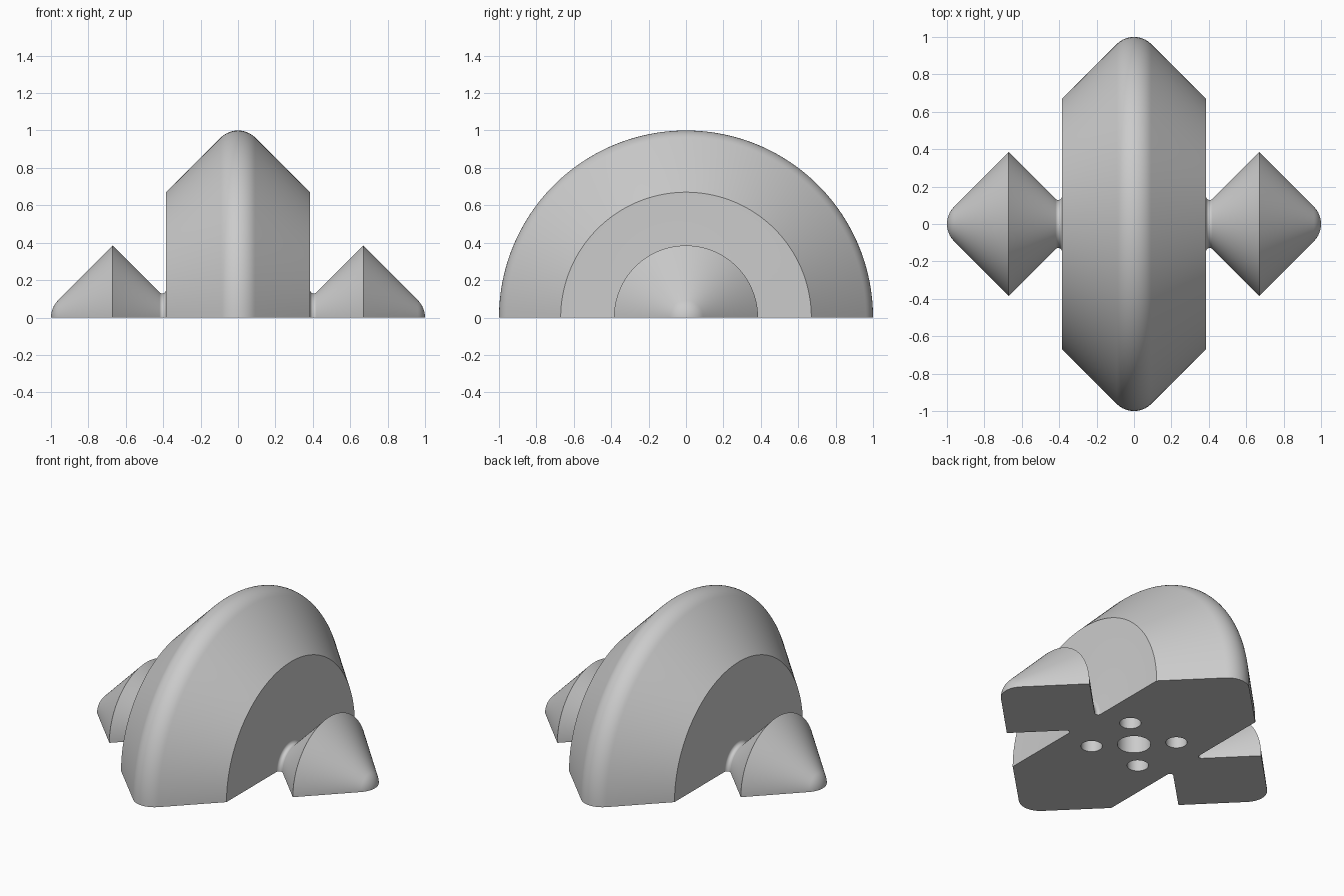
import bpy, bmesh, math
from mathutils import Vector, Matrix

if "Cube" in bpy.data.objects:
    bpy.data.objects.remove(bpy.data.objects["Cube"], do_unlink=True)

grey = bpy.data.materials.new("plain_grey")
grey.use_nodes = True
grey.diffuse_color = (0.6, 0.6, 0.6, 1)
grey.node_tree.nodes["Principled BSDF"].inputs["Base Color"].default_value = (0.6, 0.6, 0.6, 1)


def arc(cx, cr, radius, start, end, steps):
    """Points (x, r) along a circular arc, angles in degrees."""
    angles = [math.radians(start + (end - start) * i / steps) for i in range(steps + 1)]
    return [(cx + radius * math.cos(a), cr + radius * math.sin(a)) for a in angles]


def make_object(name, bm):
    mesh = bpy.data.meshes.new(name)
    bm.to_mesh(mesh)
    bm.free()
    obj = bpy.data.objects.new(name, mesh)
    bpy.context.collection.objects.link(obj)
    mesh.materials.append(grey)
    return obj


# Profile of one side: rounded rim, flat wall, neck fillet, cone, rounded tip
WALL, NOSE, FILLET = 0.385, 0.13, 0.02
neck_r = WALL - 0.285 + FILLET * (1 + math.sqrt(2))
half = arc(0, 1 - NOSE, NOSE, 90, 45, 8)
half += [(WALL, 0.67)]
half += arc(WALL + FILLET, neck_r, FILLET, 180, 315, 10)
half += [(0.67, 0.385)]
half += arc(1 - NOSE, 0, NOSE, 45, 0, 8)
profile = [(-x, r) for x, r in reversed(half[1:])] + half

# Revolve half a turn about the x axis and close the flat underside
bm = bmesh.new()
verts = [bm.verts.new((x, r, 0)) for x, r in profile]
edges = [bm.edges.new(pair) for pair in zip(verts, verts[1:])]
bmesh.ops.spin(bm, geom=verts + edges, cent=(0, 0, 0), axis=(1, 0, 0),
               angle=math.pi, steps=96)
bmesh.ops.remove_doubles(bm, verts=bm.verts[:], dist=1e-5)
bmesh.ops.holes_fill(bm, edges=[e for e in bm.edges if e.is_boundary], sides=0)
bmesh.ops.recalc_face_normals(bm, faces=bm.faces[:])
body = make_object("half_spinner_body", bm)

# Blind holes in the underside: a centre bore and four peg holes
bm = bmesh.new()
holes = [(0, 0, 0.1, 0.2)]
holes += [(sx * 0.18, sy * 0.18, 0.064, 0.15) for sx in (-1, 1) for sy in (-1, 1)]
for x, y, radius, depth in holes:
    bmesh.ops.create_cone(bm, cap_ends=True, segments=48, radius1=radius, radius2=radius,
                          depth=2 * depth, matrix=Matrix.Translation(Vector((x, y, 0))))
cutter = make_object("hole_cutter", bm)
cutter.hide_render = True

cut = body.modifiers.new("holes", 'BOOLEAN')
cut.operation = 'DIFFERENCE'
cut.solver = 'EXACT'
cut.object = cutter

bpy.ops.object.select_all(action='DESELECT')
body.select_set(True)
bpy.context.view_layer.objects.active = body
bpy.ops.object.modifier_apply(modifier=cut.name)
bpy.data.objects.remove(cutter, do_unlink=True)

bpy.ops.object.shade_smooth_by_angle(angle=math.radians(30))
